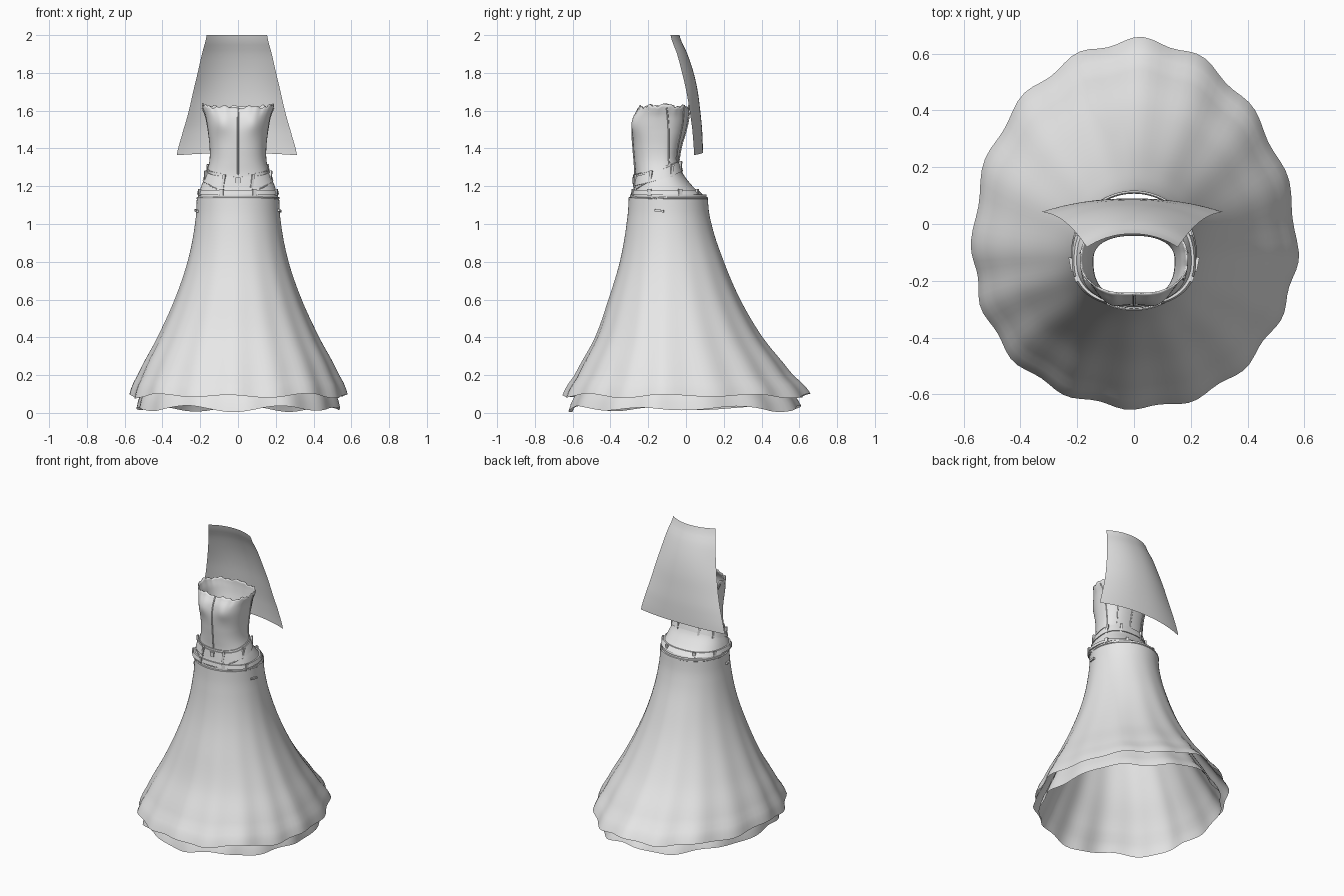
import bpy, bmesh, math
from math import sin, cos, pi, exp, tau
from mathutils import Vector, Matrix

cube = bpy.data.objects.get("Cube")
if cube:
    bpy.data.objects.remove(cube)

fabric = bpy.data.materials.new("pale grey fabric")
fabric.use_nodes = True
GREY = (0.8, 0.8, 0.8, 1)
fabric.diffuse_color = GREY
fabric.node_tree.nodes["Principled BSDF"].inputs["Base Color"].default_value = GREY


def finish(name, bm, angle=50, thickness=0):
    mesh = bpy.data.meshes.new(name)
    bm.to_mesh(mesh)
    bm.free()
    obj = bpy.data.objects.new(name, mesh)
    bpy.context.collection.objects.link(obj)
    mesh.materials.append(fabric)
    bpy.ops.object.select_all(action='DESELECT')
    obj.select_set(True)
    bpy.context.view_layer.objects.active = obj
    bpy.ops.object.shade_smooth_by_angle(angle=math.radians(angle))
    if thickness:
        mod = obj.modifiers.new("thickness", 'SOLIDIFY')
        mod.thickness = thickness
    return obj


def grid(name, point, rows, cols, closed=True, wrap=False, **kw):
    """Surface through point(row, col); closed joins columns, wrap joins rows."""
    bm = bmesh.new()
    vs = [[bm.verts.new(point(r, c)) for c in range(cols)] for r in range(rows)]
    for r in range(rows if wrap else rows - 1):
        up = (r + 1) % rows
        for c in range(cols if closed else cols - 1):
            n = (c + 1) % cols
            bm.faces.new((vs[r][c], vs[r][n], vs[up][n], vs[up][c]))
    return finish(name, bm, **kw)


def sample(profile, z):
    """Smoothly interpolate (z, half width, front y, back y) at height z."""
    p = profile
    i = 0
    while i < len(p) - 2 and z > p[i + 1][0]:
        i += 1
    t = (z - p[i][0]) / (p[i + 1][0] - p[i][0])
    out = []
    for k in (1, 2, 3):
        a, b = p[i][k], p[i + 1][k]
        s = p[max(i - 1, 0)][k]
        e = p[min(i + 2, len(p) - 1)][k]
        m0, m1 = (b - s) / 2, (e - a) / 2
        out.append(a + m0 * t + (3 * (b - a) - 2 * m0 - m1) * t ** 2
                   + (m0 + m1 - 2 * (b - a)) * t ** 3)
    return out


def oval(profile, z, a, cy, square=1.0, off=0.0):
    w, f, b = sample(profile, z)
    c, s = cos(a), sin(a)
    c = math.copysign(abs(c) ** square, c)
    s = math.copysign(abs(s) ** square, s)
    depth = b - cy if s > 0 else cy - f
    return Vector(((w + off) * c, cy + (depth + off) * s, z))


# Skirts: flared ovals whose folds deepen toward the hem
SKIRT = [(0.09, 0.57, -0.65, 0.645), (0.2, 0.525, -0.585, 0.55),
         (0.4, 0.425, -0.48, 0.40), (0.6, 0.335, -0.41, 0.285),
         (0.8, 0.267, -0.35, 0.20), (1.0, 0.228, -0.315, 0.135),
         (1.14, 0.218, -0.303, 0.115)]
SEG = 112


def skirt(name, low, high, scale, waves, phase, sway):
    rows = 32

    def point(r, c):
        a = tau * c / SEG
        t = r / (rows - 1)
        z = low + (high - low) * t
        p = oval(SKIRT, 0.09 + 1.05 * t, a, -0.1)
        drop = (1 - t) ** 1.6
        fold = 1 + drop * (0.015 * cos(waves * a + phase) + 0.008 * sin(5 * a + 1))
        fold *= 1 - (1 - scale) * (0.5 + 0.5 * drop)
        hem = (1 - t) ** 8 * sway * (cos(waves * a / 2 + phase) + 0.5 * sin(5 * a))
        return (p.x * fold, -0.1 + (p.y + 0.1) * fold, z + hem)
    return grid(name, point, rows, SEG)


skirt("outer_skirt", 0.09, 1.14, 1.0, 16, 0.6, 0.009)
skirt("under_skirt", 0.022, 1.155, 0.94, 14, 2.0, 0.012)

# Bodice with hips, waist and bust
BODY = [(1.14, 0.213, -0.285, 0.09), (1.2, 0.195, -0.275, 0.035),
        (1.26, 0.170, -0.268, -0.012), (1.33, 0.152, -0.272, -0.035),
        (1.4, 0.150, -0.278, -0.028), (1.5, 0.160, -0.283, 0.0),
        (1.57, 0.172, -0.270, 0.014), (1.625, 0.192, -0.245, 0.018)]


def body(z, a, off=0.0):
    p = oval(BODY, z, a, -0.13, 0.85, off)
    if p.y < -0.13:
        p.y -= 0.02 * exp(-((abs(p.x) - 0.085) / 0.05) ** 2 - ((z - 1.54) / 0.06) ** 2)
    return p


def bodice_point(r, c):
    a = tau * c / 96
    t = r / 39
    p = body(1.14 + 0.48 * t, a)
    ragged = 0.006 * sin(9 * a) + 0.005 * sin(23 * a + 1)
    corner = 0.010 * abs(cos(a)) ** 6
    p.z += (ragged + corner) * t ** 14
    return p


grid("bodice", bodice_point, 40, 96, thickness=0.006)


# Belts, hems and piping follow the body
def band(name, z, height, depth, tilt):
    corners = ((0, -0.002), (0, depth), (height, depth), (height, -0.002))

    def point(r, c):
        a = tau * c / 96
        dz, off = corners[r]
        lift = tilt * (body(z, a).y + 0.275)
        return body(z + dz + lift, a, off)
    grid(name, point, 4, 96, wrap=True, angle=35)


band("upper_belt", 1.20, 0.05, 0.006, 0.26)
band("lower_belt", 1.155, 0.025, 0.009, 0.0)
band("waist_piping", 1.257, 0.006, 0.005, 0.26)


def tube(name, pts, radius):
    def point(r, c):
        a = tau * c / 6
        d = (pts[min(r + 1, len(pts) - 1)] - pts[max(r - 1, 0)]).normalized()
        u = d.cross(Vector((0.3, 0.8, 0.1))).normalized()
        return pts[r] + radius * (cos(a) * u + sin(a) * d.cross(u))
    return grid(name, point, len(pts), 6)


def seam(name, deg0, deg1, z0, z1, radius=0.003):
    pts = []
    for i in range(20):
        t = i / 19
        pts.append(body(z0 + (z1 - z0) * t, math.radians(deg0 + (deg1 - deg0) * t), 0.001))
    tube(name, pts, radius)


seam("front_seam", 270, 270, 1.26, 1.615, 0.005)
seam("back_seam", 90, 90, 1.34, 1.615, 0.004)
for side, sign in (("left", 1), ("right", -1)):
    seam(side + "_side_seam", 90 - sign * 68, 90 - sign * 82, 1.31, 1.615, 0.004)
    seam(side + "_back_seam", 90 - sign * 35, 90 - sign * 40, 1.33, 1.615)
    seam(side + "_pocket_edge", 270 + sign * 30, 270 + sign * 75, 1.185, 1.235)


# Small plates lying on the body: loops, buckle and hip tags
def plate(name, p, a, size, lean=0.0):
    bm = bmesh.new()
    bmesh.ops.create_cube(bm, size=1)
    rot = Matrix.Rotation(a + pi / 2, 4, 'Z') @ Matrix.Rotation(lean, 4, 'Y')
    bm.transform(Matrix.Translation(p) @ rot @ Matrix.Diagonal((*size, 1)))
    finish(name, bm, angle=30)


for i, deg in enumerate((290, 340, 25, 65, 115, 155, 200, 250)):
    a = math.radians(deg)
    z = 1.225 + 0.26 * (body(1.22, a).y + 0.275)
    plate(f"belt_loop_{i + 1}", body(z, a, 0.007), a, (0.014, 0.012, 0.07), 0.15)
    plate(f"lower_loop_{i + 1}", body(1.168, a, 0.009), a, (0.02, 0.01, 0.034))
plate("buckle", body(1.23, 1.5 * pi, 0.009), 1.5 * pi, (0.026, 0.014, 0.03))
for side, a in (("left", -0.2), ("right", pi + 0.2)):
    plate(side + "_hip_tag", oval(SKIRT, 1.07, a, -0.1, 1, 0.004), a, (0.05, 0.012, 0.012), 0.1)

# Skirt waistband rim
rim = [oval(SKIRT, 1.137, tau * i / 96, -0.1, 1, -0.003) for i in range(97)]
tube("skirt_rim", rim, 0.006)

# Veil: curved sheet widening downward behind the bodice
VEIL = [(1.37, 0.318, 0.043, 0.090), (1.5, 0.284, 0.034, 0.085),
        (1.6, 0.255, 0.020, 0.075), (1.7, 0.232, 0.003, 0.062),
        (1.8, 0.208, -0.020, 0.040), (1.9, 0.185, -0.047, 0.007),
        (2.0, 0.160, -0.082, -0.035)]


def veil_point(r, c):
    t, u = r / 24, c / 24 * 2 - 1
    w, edge, mid = sample(VEIL, 1.37 + 0.63 * t)
    y = mid + (edge - mid) * abs(u) ** 2.2
    z = 1.37 + 0.63 * t + (1 - t) * (0.012 * (1 - u * u) - 0.006)
    return (w * u - 0.006, y, z)


grid("veil", veil_point, 25, 25, closed=False)
